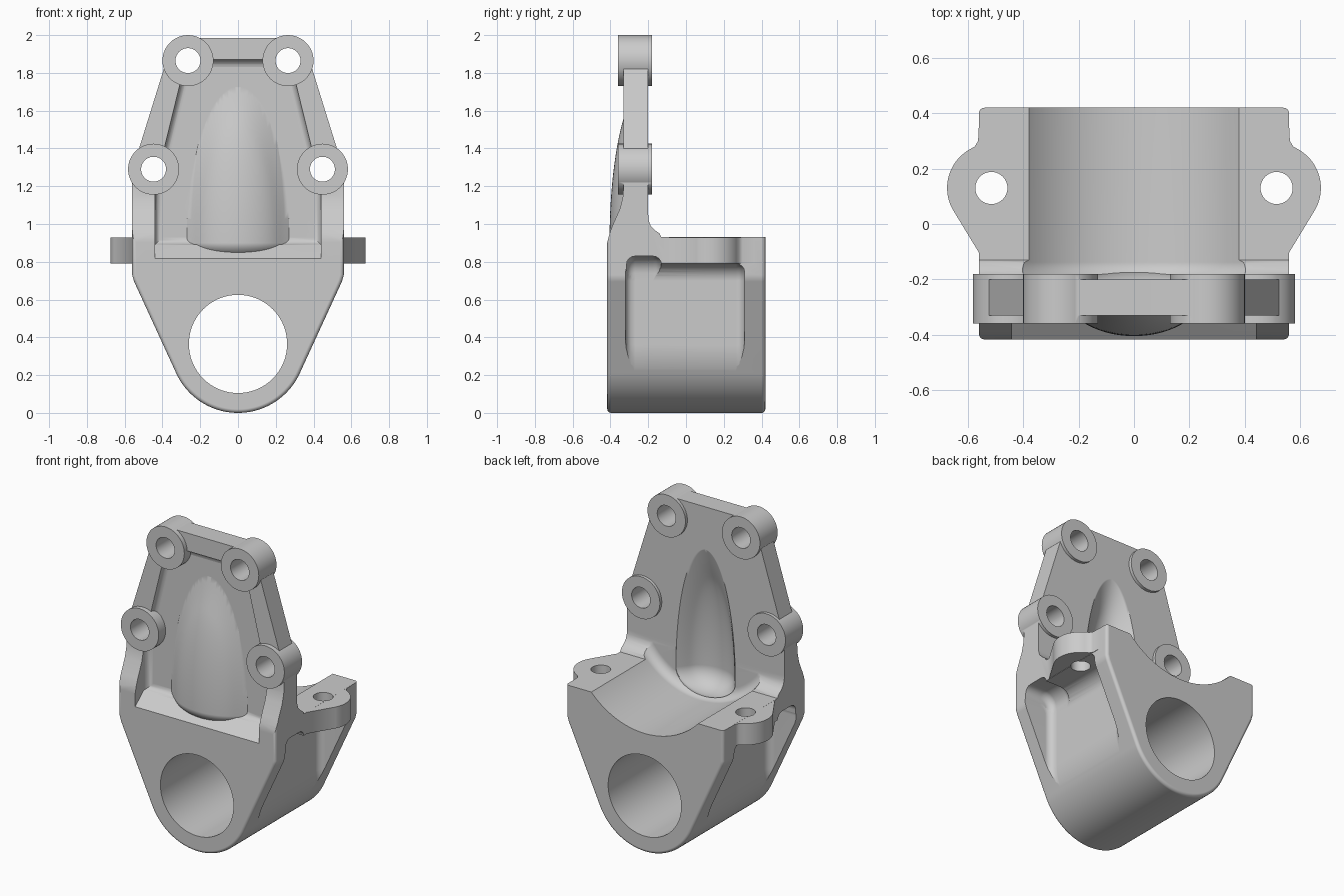
import bpy, bmesh
from math import sin, cos, radians

if "Cube" in bpy.data.objects:
    bpy.data.objects.remove(bpy.data.objects["Cube"])


def arc(cx, cy, r, a0, a1, n):
    return [(cx + r * cos(radians(a0 + (a1 - a0) * i / n)),
             cy + r * sin(radians(a0 + (a1 - a0) * i / n))) for i in range(n + 1)]


def circle(cx, cy, r, n=64):
    return arc(cx, cy, r, 0, 360, n)[:-1]


def finish(name, bm):
    bmesh.ops.recalc_face_normals(bm, faces=bm.faces)
    me = bpy.data.meshes.new(name)
    bm.to_mesh(me)
    bm.free()
    ob = bpy.data.objects.new(name, me)
    bpy.context.collection.objects.link(ob)
    return ob


def prism(name, pts, axis, lo, hi, bevel_lo=0, bevel_hi=0):
    """Extrude a 2D profile along an axis, optionally rounding either end rim."""
    place = {'X': lambda u, v, t: (t, u, v), 'Y': lambda u, v, t: (u, t, v),
             'Z': lambda u, v, t: (u, v, t)}[axis]
    bm = bmesh.new()
    a = [bm.verts.new(place(u, v, lo)) for u, v in pts]
    b = [bm.verts.new(place(u, v, hi)) for u, v in pts]
    cap_a, cap_b = bm.faces.new(a), bm.faces.new(b)
    for i in range(len(pts)):
        j = (i + 1) % len(pts)
        bm.faces.new((a[i], a[j], b[j], b[i]))
    bmesh.ops.recalc_face_normals(bm, faces=bm.faces)
    rims = [(list(cap_a.edges), bevel_lo), (list(cap_b.edges), bevel_hi)]
    for edges, width in rims:
        if width:
            bmesh.ops.bevel(bm, geom=edges, offset=width, segments=4,
                            profile=0.5, affect='EDGES')
    return finish(name, bm)


def dome(name, center, rx, front, back, up, down, flare_start, flare, floor):
    """Ellipsoid with different radii per side and a flared skirt on the front half."""
    bm = bmesh.new()
    bmesh.ops.create_uvsphere(bm, u_segments=64, v_segments=64, radius=1)
    for v in bm.verts:
        x, y, z = v.co
        k = 1 + flare * max(0, flare_start - max(-y, floor)) ** 2
        v.co = (center[0] + x * rx * k, center[1] + y * (front if y < 0 else back),
                center[2] + z * (up * k if z > 0 else down))
    return finish(name, bm)


def combine(ob, other, op):
    mod = ob.modifiers.new(op, 'BOOLEAN')
    mod.operation, mod.object, mod.solver = op, other, 'EXACT'
    bpy.context.view_layer.objects.active = ob
    bpy.ops.object.modifier_apply(modifier=mod.name)
    bpy.data.objects.remove(other, do_unlink=True)


def flip(pts, s):
    return [(s * u, v) for u, v in pts]


# Overall front outline crossed with the L-shaped side profile
half = arc(0, 0.36, 0.36, -90, -24.7, 24) + [
    (0.55, 0.695), (0.56, 0.73), (0.56, 1.25), (0.53, 1.38), (0.39, 1.83), (0.27, 1.985)]
outline = half + flip(half[:0:-1], -1)
bracket = prism('bracket', outline, 'Y', -0.417, 0.42, 0.02, 0.02)
side = [(-0.6, -0.1), (0.6, -0.1), (0.6, 0.93), (-0.13, 0.93), (-0.14, 0.95),
        (-0.165, 0.967), (-0.187, 0.99), (-0.198, 1.02), (-0.2, 1.05), (-0.2, 2.1),
        (-0.33, 2.1), (-0.33, 1.2), (-0.335, 1.14), (-0.35, 1.08), (-0.39, 0.99),
        (-0.405, 0.95), (-0.43, 0.85), (-0.6, 0.85)]
combine(bracket, prism('side_profile', side, 'X', -1, 1), 'INTERSECT')

# Side pockets between front and back walls
for s in (1, -1):
    for y0, y1, top in ((-0.32, 0.31, 0.79), (-0.315, -0.13, 0.83)):
        pocket = arc(0, 0.36, 0.3603, -32, 0, 14) + [(0.3603, top - 0.09)]
        pocket += arc(0.4503, top - 0.09, 0.09, 180, 90, 6)[1:] + [(0.9, top), (0.9, 0.05)]
        combine(bracket, prism('pocket_cutter', flip(pocket, s), 'Y', y0, y1, 0.045, 0.045),
                'DIFFERENCE')

# Recessed front panel with a sloped sill
panel = [(0.44, 0.89), (0.44, 1.2), (0.305, 1.75), (0.27, 1.87)]
cutter = prism('panel_cutter', panel + flip(panel[::-1], -1), 'Y', -0.5, -0.29, 0, 0.04)
for v in cutter.data.vertices:
    if v.co.y < -0.45 and v.co.z < 1:
        v.co.z = 0.75
combine(bracket, cutter, 'DIFFERENCE')

# Side ears
ear = [(0.40, 0.36), (0.56, 0.36), (0.563, 0.30), (0.575, 0.28)]
ear += arc(0.515, 0.13, 0.16, 58, -28, 16) + [(0.545, -0.128), (0.40, -0.128)]
for s in (1, -1):
    combine(bracket, prism('ear', flip(ear, s), 'Z', 0.792, 0.9295), 'UNION')

# Saddle trough and main bore
combine(bracket, prism('saddle_cutter', circle(0, 1.285, 0.52, 96), 'Y', -0.198, 0.6, 0.06),
        'DIFFERENCE')
combine(bracket, prism('bore_cutter', circle(0, 0.365, 0.26, 72), 'Y', -0.6, 0.6), 'DIFFERENCE')

# Domed bulge, hollow from behind
combine(bracket, dome('bulge', (0, -0.22, 0.9), 0.27, 0.185, 0.015, 0.82, 0.1,
                      0.65, 1.2, 0.35), 'UNION')
combine(bracket, dome('bulge_cutter', (0, -0.2, 0.9), 0.18, 0.135, 0.1, 0.69, 0.125,
                      0.5, 0.7, 0), 'DIFFERENCE')

# Bolt bosses, then all bolt holes
bolts = [(s * x, z) for s in (1, -1) for x, z in ((0.265, 1.865), (0.447, 1.29))]
for x, z in bolts:
    combine(bracket, prism('boss', circle(x, z, 0.135, 48), 'Y', -0.36, -0.18), 'UNION')
for x, z in bolts:
    combine(bracket, prism('bolt_cutter', circle(x, z, 0.066, 40), 'Y', -0.6, 0), 'DIFFERENCE')
for s in (1, -1):
    combine(bracket, prism('ear_hole_cutter', circle(s * 0.515, 0.13, 0.058, 40), 'Z', 0.7, 1.1),
            'DIFFERENCE')

# Smooth shading with crisp edges
bpy.ops.object.select_all(action='DESELECT')
bracket.select_set(True)
bpy.context.view_layer.objects.active = bracket
bpy.ops.object.shade_smooth_by_angle(angle=radians(35))
bracket.modifiers.new('weighted_normals', 'WEIGHTED_NORMAL').keep_sharp = True
